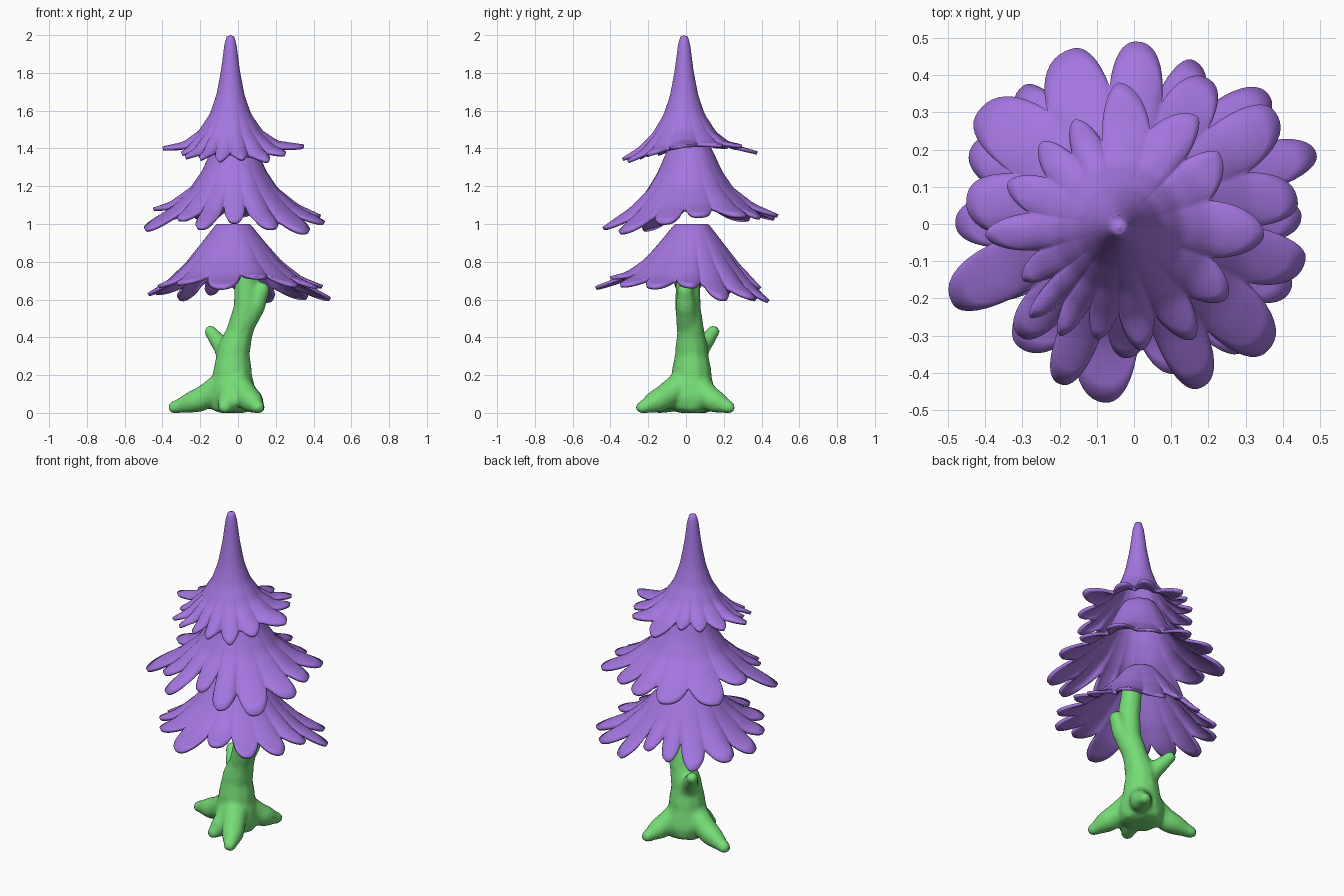
import bpy, bmesh, math
from mathutils import Vector, Matrix

cube = bpy.data.objects.get("Cube")
if cube:
    bpy.data.objects.remove(cube, do_unlink=True)


def make_material(name, color):
    mat = bpy.data.materials.new(name)
    mat.use_nodes = True
    mat.diffuse_color = color
    mat.node_tree.nodes["Principled BSDF"].inputs["Base Color"].default_value = color
    return mat


purple = make_material("purple foliage", (0.37, 0.18, 0.74, 1))
green = make_material("green bark", (0.18, 0.72, 0.18, 1))


def finish(bm, name, mat):
    mesh = bpy.data.meshes.new(name)
    bm.to_mesh(mesh)
    bm.free()
    mesh.materials.append(mat)
    mesh.polygons.foreach_set("use_smooth", [True] * len(mesh.polygons))
    obj = bpy.data.objects.new(name, mesh)
    bpy.context.collection.objects.link(obj)
    return obj


def profile_height(profile, r):
    for (r0, z0), (r1, z1) in zip(profile, profile[1:]):
        if r <= r1:
            return z0 + (z1 - z0) * (r - r0) / (r1 - r0)
    return z1 + (z1 - z0) / (r1 - r0) * (r - r1)


def foliage_tier(name, center, profile, tips, slopes, valley, lift, roundness):
    """Open skirt whose rim runs out into one rounded petal per tip.
    slopes: extra rise of the rim towards -x, +x, -y and +y."""
    cx, cy = center
    polar = sorted((math.atan2(y - cy, x - cx) % math.tau, math.hypot(x - cx, y - cy))
                   for x, y in tips)
    count, steps, rings = len(polar), 18, 28
    mean = sum(p[1] for p in polar) / count
    columns = []
    for i in range(count):
        a0, r0 = polar[i]
        a1, r1 = polar[(i + 1) % count]
        gap = (a1 - a0) % math.tau
        low = valley * min(r0, r1)
        for k in range(steps):
            f = k / steps
            u = 1 - abs(1 - 2 * f)          # 0 on a petal, 1 in a valley
            tip, index = (r0, i) if f < 0.5 else (r1, (i + 1) % count)
            reach = low + (tip - low) * (1 - u ** roundness)
            columns.append((a0 + f * gap, reach, u, lift * math.sin(index * 2.4)))
    bm = bmesh.new()
    apex = bm.verts.new((cx, cy, profile[0][1]))
    grid = []
    for angle, reach, u, raise_by in columns:
        line = []
        for j in range(1, rings + 1):
            t = (j / rings) ** 1.5
            blend = t ** 3
            r = t * (mean * 0.76 * (1 - blend) + reach * blend)
            dx, dy = r * math.cos(angle), r * math.sin(angle)
            z = profile_height(profile, r)
            z += t * t * sum(s * max(0, d) for s, d in zip(slopes, (-dx, dx, -dy, dy)))
            z += blend * (raise_by * (1 - u * u) - 0.018 * u * u)
            line.append(bm.verts.new((cx + dx, cy + dy, z)))
        grid.append(line)
    for a, b in zip(grid, grid[1:] + grid[:1]):
        bm.faces.new((apex, a[0], b[0]))
        for j in range(rings - 1):
            bm.faces.new((a[j], a[j + 1], b[j + 1], b[j]))
    solid = finish(bm, name, purple).modifiers.new("thickness", 'SOLIDIFY')
    solid.thickness = 0.018
    solid.offset = -1


# Three skirts of foliage
foliage_tier(
    "top_foliage", (-0.04, -0.01),
    [(0, 2.0), (0.02, 1.992), (0.032, 1.95), (0.05, 1.81), (0.075, 1.68),
     (0.11, 1.58), (0.17, 1.49), (0.25, 1.43), (0.38, 1.395)],
    [(-.04, .38), (-.16, .28), (-.25, .22), (-.34, .11), (-.4, -.03), (-.3, -.15),
     (-.28, -.25), (-.2, -.3), (-.1, -.31), (.02, -.34), (.16, -.31), (.25, -.2),
     (.35, -.03), (.23, .19), (.17, .29)],
    (0, 0.05, -0.22, 0.01), 0.76, 0.012, 1.7)
foliage_tier(
    "middle_foliage", (-0.02, 0.02),
    [(0, 1.43), (0.1, 1.43), (0.13, 1.37), (0.17, 1.28), (0.23, 1.19),
     (0.34, 1.1), (0.49, 1.025)],
    [(-.17, .47), (.01, .49), (.2, .39), (.38, .3), (.44, .06), (.46, -.1), (.36, -.34),
     (.18, -.44), (-.02, -.36), (-.2, -.43), (-.31, -.3), (-.49, -.21), (-.45, .07),
     (-.42, .3)],
    (0.03, 0.02, -0.13, 0), 0.75, 0.02, 2.4)
foliage_tier(
    "bottom_foliage", (-0.025, 0.03),
    [(0, 1.0), (0.09, 1.0), (0.17, 0.9), (0.255, 0.8), (0.36, 0.71), (0.49, 0.645)],
    [(.45, .02), (.49, .19), (.36, .35), (.16, .44), (0, .4), (-.15, .4), (-.3, .37),
     (-.44, .2), (-.48, 0), (-.42, -.18), (-.31, -.33), (-.08, -.48), (.12, -.4),
     (.3, -.34), (.42, -.18)],
    (-0.04, 0.02, 0.1, -0.14), 0.76, 0.015, 2.2)


# Trunk, roots and branches: tapering limbs fused into one smooth body
def limb(bm, points, spacing=0.012):
    for (p, r0), (q, r1) in zip(points, points[1:]):
        p, q = Vector(p), Vector(q)
        n = max(2, int((q - p).length / spacing))
        for k in range(n + 1):
            f = k / n
            eased = f * f * (3 - 2 * f)
            bmesh.ops.create_icosphere(
                bm, subdivisions=2, radius=r0 + (r1 - r0) * eased,
                matrix=Matrix.Translation(p.lerp(q, f)))


bm = bmesh.new()
limb(bm, [((-.03, .03, .08), .13), ((-.03, .03, .2), .108), ((-.025, .03, .32), .09),
          ((.01, .025, .43), .074), ((.045, .01, .56), .07), ((.045, .01, .7), .066),
          ((.03, .02, .88), .06)])
root_tips = [(-.335, .1), (-.07, -.14), (.105, -.23), (.108, .225)]
for x, y in root_tips:
    limb(bm, [((-.03, .02, .17), .085), ((x * .6, y * .6, .07), .066), ((x, y, .028), .038)])
# Side branch and cut stub
limb(bm, [((-.03, .03, .27), .075), ((-.09, .09, .36), .048), ((-.145, .145, .43), .036)])
limb(bm, [((.04, .01, .48), .06), ((.09, 0, .56), .055), ((.125, -.005, .65), .045)])
for v in bm.verts:
    v.co.z = max(v.co.z, 0.0)
trunk = finish(bm, "trunk", green)
remesh = trunk.modifiers.new("fuse", 'REMESH')
remesh.mode = 'VOXEL'
remesh.voxel_size = 0.012
remesh.use_smooth_shade = True
smooth = trunk.modifiers.new("soften", 'SMOOTH')
smooth.factor = 0.5
smooth.iterations = 8
